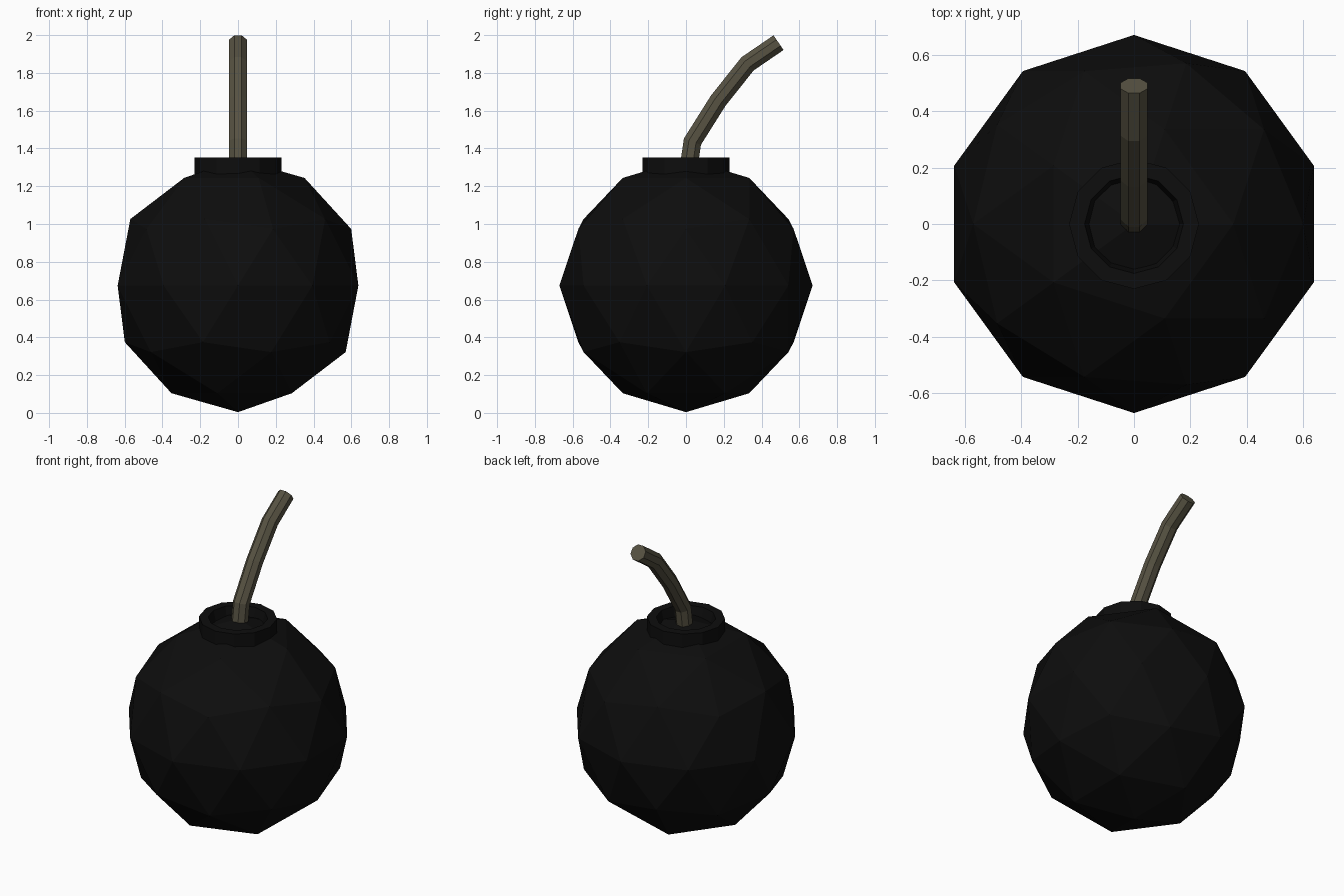
import bpy, bmesh, math
from mathutils import Vector

if "Cube" in bpy.data.objects:
    bpy.data.objects.remove(bpy.data.objects["Cube"])


def material(name, rgb):
    m = bpy.data.materials.new(name)
    m.diffuse_color = (*rgb, 1)
    m.use_nodes = True
    m.node_tree.nodes["Principled BSDF"].inputs["Base Color"].default_value = m.diffuse_color
    return m


def finish(bm, name, mat):
    bmesh.ops.recalc_face_normals(bm, faces=bm.faces)
    me = bpy.data.meshes.new(name)
    bm.to_mesh(me)
    bm.free()
    me.materials.append(mat)
    ob = bpy.data.objects.new(name, me)
    bpy.context.collection.objects.link(ob)
    return ob


def bridge(bm, a, b):
    n = len(a)
    for i in range(n):
        j = (i + 1) % n
        bm.faces.new((a[i], a[j], b[j], b[i]))


iron = material("black_iron", (0.004, 0.004, 0.004))
cord = material("fuse_cord", (0.095, 0.085, 0.055))

# Faceted round body
bm = bmesh.new()
bmesh.ops.create_icosphere(bm, subdivisions=2, radius=0.67)
bmesh.ops.translate(bm, verts=bm.verts, vec=(0, 0, 0.674))
finish(bm, "body", iron)

# Collar: rectangular profile (radius, z) spun into a ring
SIDES = 12
profile = [(0.23, 1.22), (0.23, 1.352), (0.175, 1.352), (0.155, 1.27)]
bm = bmesh.new()
rings = []
for r, z in profile:
    rings.append([bm.verts.new((r * math.cos(math.tau * i / SIDES),
                                r * math.sin(math.tau * i / SIDES), z))
                  for i in range(SIDES)])
for k in range(len(rings)):
    bridge(bm, rings[k], rings[(k + 1) % len(rings)])
finish(bm, "collar", iron)

# Fuse: octagonal tube swept along a bent path in the y-z plane
path = [Vector((0, y, z)) for y, z in
        [(0.017, 1.32), (0.034, 1.436), (0.17, 1.652), (0.326, 1.848), (0.49, 1.96)]]
R = 0.047 / math.cos(math.pi / 8)
bm = bmesh.new()
rings = []
for k, p in enumerate(path):
    d_in = (p - path[k - 1]).normalized() if k else (path[1] - p).normalized()
    d_out = (path[k + 1] - p).normalized() if k < len(path) - 1 else d_in
    t = (d_in + d_out).normalized()
    side = Vector((1, 0, 0))
    up = side.cross(t) / t.dot(d_in)      # mitre keeps the tube width even
    angles = [math.tau * (i + 0.5) / 8 for i in range(8)]
    rings.append([bm.verts.new(p + R * (side * math.cos(a) + up * math.sin(a)))
                  for a in angles])
for a, b in zip(rings, rings[1:]):
    bridge(bm, a, b)
bm.faces.new(rings[0])
bm.faces.new(rings[-1])
finish(bm, "fuse", cord)
